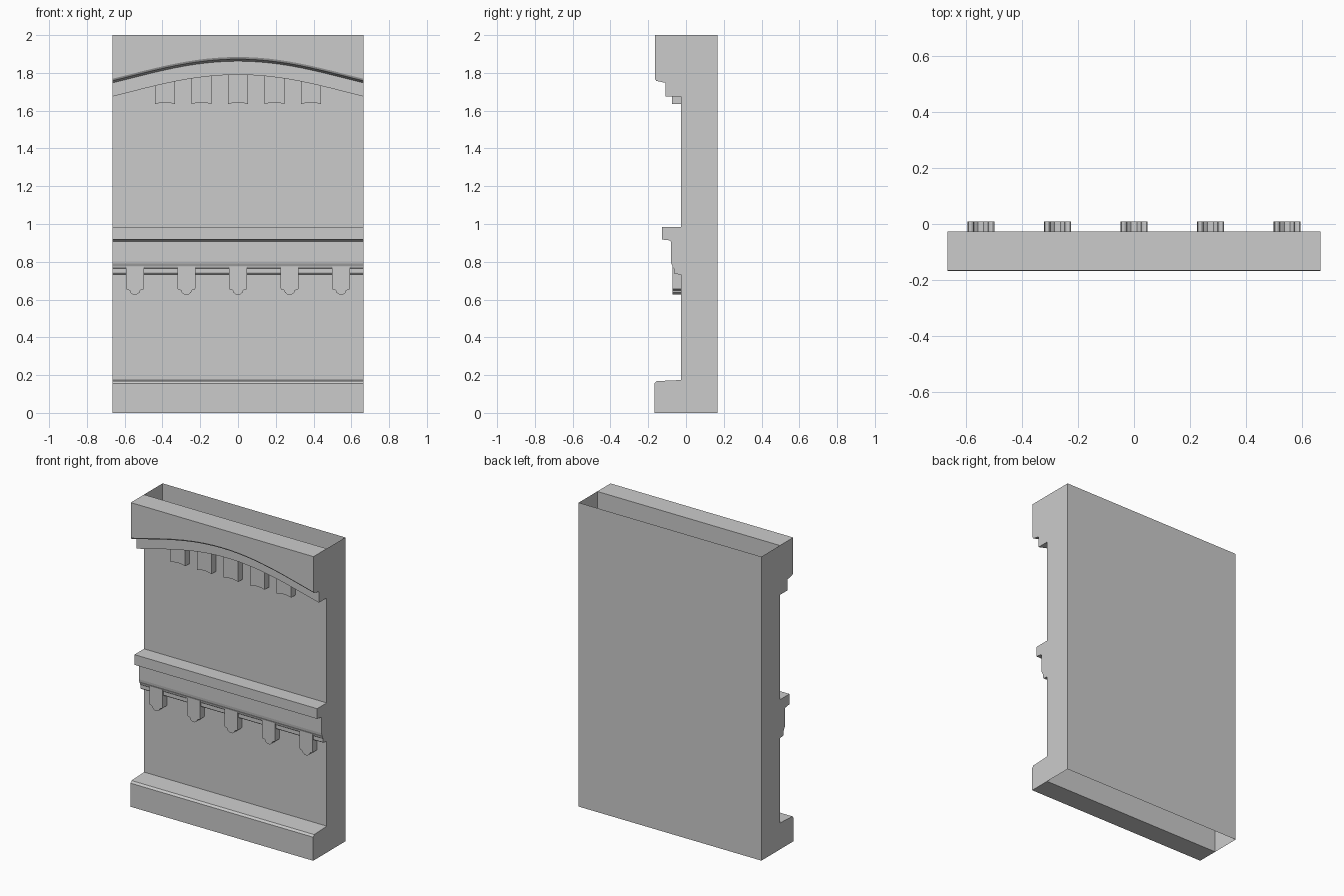
import bpy, bmesh, math

if "Cube" in bpy.data.objects:
    bpy.data.objects.remove(bpy.data.objects["Cube"])

W = 0.665       # half width of the panel
WALL = -0.027   # front of the wall
BACK = 0.166


def finish(name, bm, smooth=False):
    bmesh.ops.recalc_face_normals(bm, faces=bm.faces[:])
    me = bpy.data.meshes.new(name)
    bm.to_mesh(me)
    bm.free()
    ob = bpy.data.objects.new(name, me)
    bpy.context.collection.objects.link(ob)
    if smooth:
        bpy.ops.object.select_all(action='DESELECT')
        bpy.context.view_layer.objects.active = ob
        ob.select_set(True)
        bpy.ops.object.shade_smooth_by_angle(angle=math.radians(30))
    return ob


def moulding(name, profile_at, xs, smooth=False):
    """Loft an open (y, z) profile along x and cap both ends."""
    bm = bmesh.new()
    rows = [[bm.verts.new((x, y, z)) for y, z in profile_at(x)] for x in xs]
    for a, b in zip(rows, rows[1:]):
        for i in range(len(a) - 1):
            bm.faces.new((a[i], a[i + 1], b[i + 1], b[i]))
    bm.faces.new(rows[0])
    bm.faces.new(rows[-1])
    return finish(name, bm, smooth)


def block(name, outline, y0, y1):
    """Front face from an open (x, z) outline, with sides running back to y1."""
    bm = bmesh.new()
    f = [bm.verts.new((x, y0, z)) for x, z in outline]
    b = [bm.verts.new((x, y1, z)) for x, z in outline]
    bm.faces.new(f)
    for i in range(len(f) - 1):
        bm.faces.new((f[i], f[i + 1], b[i + 1], b[i]))
    return finish(name, bm)


def drop(x):
    """How far the arch falls below its crown."""
    u = x / W
    return 0.115 * (1.3 * u * u - 0.3 * u ** 4)


# hollow wall, open at top and bottom
bm = bmesh.new()
corners = [(-W, WALL), (W, WALL), (W, BACK), (-W, BACK)]
low = [bm.verts.new((x, y, 0)) for x, y in corners]
high = [bm.verts.new((x, y, 2)) for x, y in corners]
for i in range(4):
    j = (i + 1) % 4
    bm.faces.new((low[i], low[j], high[j], high[i]))
finish("wall_shell", bm)

# base board
base = [(WALL, 0), (-0.168, 0), (-0.168, 0.155), (-0.157, 0.168), (WALL, 0.174)]
moulding("base_board", lambda x: base, (-W, W))

# middle rail
rail = [(WALL, 0.733), (-0.060, 0.735), (-0.064, 0.742), (-0.064, 0.764),
        (-0.070, 0.770), (-0.072, 0.778), (-0.078, 0.790), (-0.080, 0.805),
        (-0.080, 0.908), (-0.086, 0.913), (-0.127, 0.918), (-0.127, 0.985),
        (WALL, 0.985)]
moulding("middle_rail", lambda x: rail, (-W, W))

# arched cornice
arch_xs = [-W + 2 * W * i / 24 for i in range(25)]


def cornice_profile(x):
    d = drop(x)
    return [(WALL, 1.79 - d), (-0.108, 1.79 - d), (-0.108, 1.862 - d),
            (-0.158, 1.873 - d), (-0.165, 1.884 - d), (-0.165, 2), (WALL, 2)]


moulding("arched_cornice", cornice_profile, arch_xs, smooth=True)

# dentils beneath the arch
for i in range(-2, 3):
    c, h = i * 0.193, 0.053
    bottom = [(c + h * t, 1.635 + 0.008 * math.cos(t * math.pi / 2))
              for t in (-1, -0.6, -0.25, 0.25, 0.6, 1)]
    outline = [(c - h, 1.795 - drop(c - h))] + bottom + [(c + h, 1.795 - drop(c + h))]
    block("arch_dentil", outline, -0.074, WALL)

# brackets hanging from the rail, reaching through the wall
half = [(0.048, 0.775), (0.048, 0.660), (0.044, 0.653), (0.034, 0.652),
        (0.027, 0.647), (0.025, 0.637), (0.016, 0.631), (0.010, 0.626)]
for i in range(-2, 3):
    c = i * 0.273
    outline = [(c - x, z) for x, z in half] + [(c + x, z) for x, z in reversed(half)]
    block("rail_bracket", outline, -0.072, 0.009)
